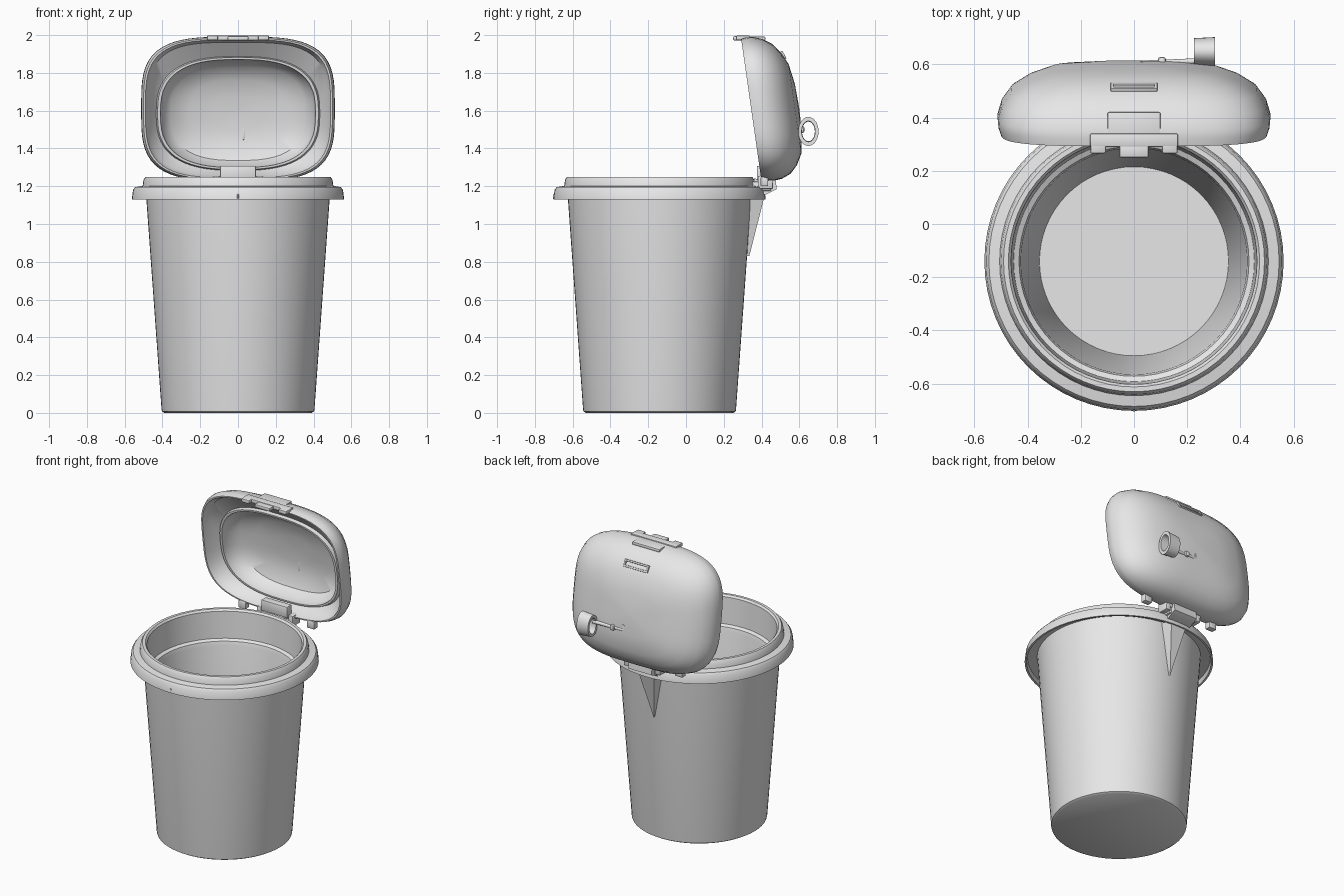
import bpy, bmesh, math
from mathutils import Matrix, Vector

cube = bpy.data.objects.get("Cube")
if cube:
    bpy.data.objects.remove(cube, do_unlink=True)

grey = bpy.data.materials.new("light grey plastic")
grey.use_nodes = True
GREY = (0.8, 0.8, 0.8, 1)
grey.diffuse_color = GREY
grey.node_tree.nodes["Principled BSDF"].inputs["Base Color"].default_value = GREY

BIN_Y = -0.14


def finish(name, bm, angle=35):
    bmesh.ops.recalc_face_normals(bm, faces=bm.faces[:])
    mesh = bpy.data.meshes.new(name)
    bm.to_mesh(mesh)
    bm.free()
    obj = bpy.data.objects.new(name, mesh)
    bpy.context.collection.objects.link(obj)
    mesh.materials.append(grey)
    bpy.ops.object.select_all(action="DESELECT")
    obj.select_set(True)
    bpy.context.view_layer.objects.active = obj
    bpy.ops.object.shade_smooth_by_angle(angle=math.radians(angle))
    return obj


def loft(name, rings, cap_start=True, cap_end=True, closed=False):
    """Skin a list of equally long point rings."""
    bm = bmesh.new()
    loops = [[bm.verts.new(p) for p in ring] for ring in rings]
    pairs = list(zip(loops, loops[1:]))
    if closed:
        pairs.append((loops[-1], loops[0]))
    for a, b in pairs:
        for i in range(len(a)):
            j = (i + 1) % len(a)
            bm.faces.new((a[i], a[j], b[j], b[i]))
    if cap_start and not closed:
        bm.faces.new(loops[0])
    if cap_end and not closed:
        bm.faces.new(loops[-1])
    return finish(name, bm)


def block(name, centre, size, tilt=0, bevel=0.006):
    bm = bmesh.new()
    bmesh.ops.create_cube(bm, size=1)
    bmesh.ops.scale(bm, vec=size, verts=bm.verts)
    bmesh.ops.bevel(bm, geom=bm.edges[:], offset=bevel, segments=2, affect="EDGES", profile=0.5)
    bm.transform(Matrix.Translation(centre) @ Matrix.Rotation(tilt, 4, "X"))
    return finish(name, bm)


def frame(name, centre, width, height, tilt, bar=0.012):
    """Raised rectangular surround made of four bars."""
    turn = Matrix.Rotation(tilt, 3, "X")
    for s, side in ((-1, "lower"), (1, "upper")):
        off = turn @ Vector((0, 0, s * height / 2))
        block(f"{name}_{side}", Vector(centre) + off, (width + bar, 0.03, bar), tilt, 0.004)
    for s, side in ((-1, "right"), (1, "left")):
        off = Vector((s * width / 2, 0, 0))
        block(f"{name}_{side}", Vector(centre) + off, (bar, 0.03, height), tilt, 0.004)


def hull(name, points):
    bm = bmesh.new()
    for p in points:
        bm.verts.new(p)
    bmesh.ops.convex_hull(bm, input=bm.verts[:])
    return finish(name, bm)


def rod(name, start, end, radius):
    start, end = Vector(start), Vector(end)
    bm = bmesh.new()
    bmesh.ops.create_cone(bm, cap_ends=True, segments=16, radius1=radius, radius2=radius,
                          depth=(end - start).length)
    turn = (end - start).to_track_quat("Z", "Y").to_matrix().to_4x4()
    bm.transform(Matrix.Translation((start + end) / 2) @ turn)
    return finish(name, bm)


def circle(r, z, n=64):
    return [(r * math.cos(2 * math.pi * i / n), BIN_Y + r * math.sin(2 * math.pi * i / n), z)
            for i in range(n)]


# Tapered bucket with an overhanging rim, raised lip and inner ledge
bucket = [
    (0.39, 0), (0.403, 0.008), (0.405, 0.02), (0.485, 1.13), (0.488, 1.165),
    (0.545, 1.16), (0.55, 1.13), (0.562, 1.13), (0.556, 1.18), (0.545, 1.195),
    (0.505, 1.202), (0.5, 1.235), (0.49, 1.25), (0.472, 1.25), (0.462, 1.238),
    (0.452, 1.065), (0.432, 1.055), (0.425, 1.03), (0.355, 0.04),
]
loft("bucket", [circle(r, z) for r, z in bucket])
block("rim_seam", (0, BIN_Y - 0.56, 1.145), (0.008, 0.008, 0.025), bevel=0.002)


# Open domed lid, standing upright and leaning forward
def lid_y(z):
    return 0.4 - 0.143 * (z - 1.225)


def lid_ring(half_w, half_h, depth, zc, power, n=64):
    ring = []
    for i in range(n):
        t = 2 * math.pi * i / n
        c, s = math.cos(t), math.sin(t)
        x = half_w * math.copysign(abs(c) ** (2 / power), c)
        z = zc + half_h * math.copysign(abs(s) ** (2 / power), s)
        ring.append((x, lid_y(z) + depth, z))
    return ring


outer = [(0.02, 0.255), (0.35, 0.25), (0.62, 0.232), (0.78, 0.2), (0.9, 0.16),
         (0.97, 0.11), (1, 0.06), (0.995, 0.03), (0.975, 0), (0.955, 0), (0.92, 0.05)]
collar = [(0.85, 0.1), (0.835, 0.075), (0.805, 0.075), (0.79, 0.13), (0.7, 0.185),
          (0.5, 0.22), (0.25, 0.232), (0.02, 0.234)]
rings = [lid_ring(0.513 * s, 0.382 * s, d, 1.61, 3.5) for s, d in outer]
rings += [lid_ring(0.51 * s, 0.355 * s, d, 1.585, 2.7) for s, d in collar]
loft("lid", rings)

# Raised surrounds on the outside of the lid
frame("vent_surround", (0, 0.508, 1.89), 0.165, 0.035, 0.5)
frame("latch_window", (0, 0.4, 1.965), 0.12, 0.045, 1.05)

# Latch on the free edge of the lid
block("latch_plate", (0, 0.315, 1.985), (0.33, 0.05, 0.026))
block("latch_bridge", (0, 0.36, 1.982), (0.2, 0.12, 0.02))
block("latch_catch", (0, 0.275, 1.983), (0.11, 0.05, 0.022))
for s, side in ((-1, "right"), (1, "left")):
    block(f"latch_arm_{side}", (s * 0.135, 0.295, 1.985), (0.058, 0.06, 0.024))
    # Small clips on the hinged edge
    block(f"lid_clip_{side}", (s * 0.25, 0.415, 1.225), (0.055, 0.04, 0.05))

# Hinge between the bucket and lid
block("hinge_knuckle", (0, 0.4, 1.27), (0.19, 0.05, 0.075))
block("hinge_base", (0, 0.4, 1.2), (0.2, 0.1, 0.05))
hull("hinge_bracket", [(x, y, z) for x in (-0.085, 0.085)
                       for y, z in ((0.36, 1.24), (0.475, 1.235), (0.48, 1.185),
                                    (0.42, 1.155), (0.36, 1.155))])
for s, side in ((-1, "right"), (1, "left")):
    block(f"hinge_ear_{side}", (s * 0.115, 0.42, 1.22), (0.035, 0.08, 0.07))
rod("hinge_pin", (-0.13, 0.445, 1.225), (0.13, 0.445, 1.225), 0.016)

# Tapered support running down the back
hull("back_support", [(-0.075, 0.33, 1.17), (0.075, 0.33, 1.17), (-0.06, 0.42, 1.165),
                      (0.06, 0.42, 1.165), (-0.045, 0.365, 1.08), (0.045, 0.365, 1.08),
                      (0, 0.335, 0.83), (0, 0.31, 0.83)])


# Looped handle and its rod on the back of the lid
def loop_section(t):
    c, s = math.cos(t), math.sin(t)
    return [(x, 0.648 + ry * c, 1.49 + rz * s)
            for x, ry, rz in ((0.225, 0.05, 0.07), (0.305, 0.054, 0.077),
                              (0.305, 0.036, 0.055), (0.225, 0.034, 0.052))]


loft("handle_loop", [loop_section(2 * math.pi * i / 28) for i in range(28)], closed=True)
rod("handle_rod", (0.03, 0.603, 1.5), (0.25, 0.612, 1.5), 0.011)
block("handle_stud", (0.105, 0.61, 1.5), (0.03, 0.035, 0.035), bevel=0.01)
block("handle_stop", (0.03, 0.602, 1.49), (0.014, 0.02, 0.09), bevel=0.004)
